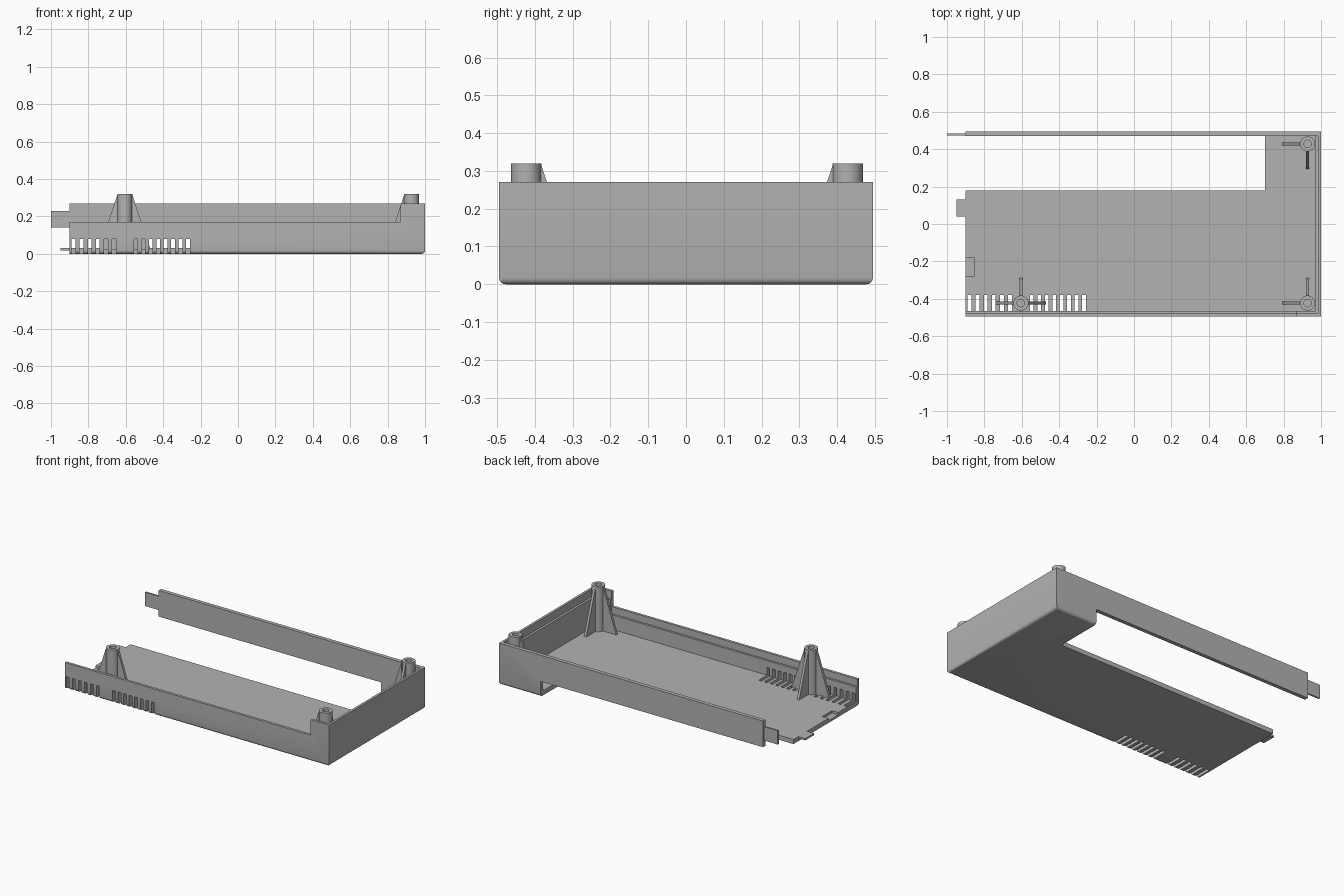
import bpy, bmesh, math
from mathutils import Vector, Matrix

cube = bpy.data.objects.get("Cube")
if cube:
    bpy.data.objects.remove(cube, do_unlink=True)

GREY = (0.45, 0.45, 0.45, 1)
plastic = bpy.data.materials.new("grey_plastic")
plastic.use_nodes = True
plastic.diffuse_color = GREY
plastic.node_tree.nodes["Principled BSDF"].inputs["Base Color"].default_value = GREY


def finish(name, bm):
    """Turn a bmesh into a linked object with the shared material."""
    bmesh.ops.recalc_face_normals(bm, faces=bm.faces)
    mesh = bpy.data.meshes.new(name)
    bm.to_mesh(mesh)
    bm.free()
    mesh.materials.append(plastic)
    ob = bpy.data.objects.new(name, mesh)
    bpy.context.collection.objects.link(ob)
    return ob


def box_bm(lo, hi):
    bm = bmesh.new()
    lo, hi = Vector(lo), Vector(hi)
    bmesh.ops.create_cube(bm, size=1, matrix=Matrix.Translation((lo + hi) / 2)
                          @ Matrix.Diagonal((*(hi - lo), 1)))
    return bm


def activate(ob):
    bpy.ops.object.select_all(action="DESELECT")
    ob.select_set(True)
    bpy.context.view_layer.objects.active = ob


def cut(ob, lo, hi):
    """Subtract a box from an object and drop the cutter."""
    cutter = finish("cutter", box_bm(lo, hi))
    cutter.hide_render = True
    mod = ob.modifiers.new("cut", "BOOLEAN")
    mod.operation, mod.solver, mod.object = "DIFFERENCE", "EXACT", cutter
    activate(ob)
    bpy.ops.object.modifier_apply(modifier=mod.name)
    bpy.data.objects.remove(cutter, do_unlink=True)


def smooth(ob):
    activate(ob)
    bpy.ops.object.shade_smooth_by_angle(angle=math.radians(35))


FLOOR = 0.03
END = -0.9

# Tray shell with rounded lower edges on the three closed sides
bm = box_bm((END, -0.495, 0), (1, 0.495, 0.27))
low = [e for e in bm.edges if all(v.co.z < 0.01 for v in e.verts)
       and any(v.co.x > 0 for v in e.verts)]
bmesh.ops.bevel(bm, geom=low, offset=0.018, segments=4, profile=0.5, affect="EDGES")
tray = finish("tray_shell", bm)

# Cavity, open at the right end, and the stepped rim inside the walls
cut(tray, (-1, -0.465, FLOOR), (0.97, 0.47, 0.4))
cut(tray, (-1, -0.478, 0.22), (0.985, 0.47, 0.4))
cut(tray, (-1, -0.478, 0.125), (0.87, -0.4, 0.4))
# Lowered front wall
cut(tray, (-1, -0.6, 0.17), (0.87, -0.4, 0.4))
# Large floor opening and raised underside of the back wall
cut(tray, (-1, 0.18, -0.1), (0.7, 0.47, 0.1))
cut(tray, (-1, 0.4, -0.1), (0.7, 0.6, 0.1))
# Shallow latch pocket in the floor
cut(tray, (-1, -0.28, 0.015), (-0.855, -0.18, 0.1))

# Vent slots wrapping from front wall into the floor
slots = [-0.89 + 0.0435 * i for i in range(6)] + [-0.557 + 0.04 * i for i in range(8)]
for x in slots:
    cut(tray, (x, -0.6, -0.1), (x + 0.02, -0.38, 0.08))
smooth(tray)

# Locating tabs on the open end
finish("back_wall_tab", box_bm((-1, 0.474, 0.14), (END + 0.02, 0.485, 0.23)))
finish("floor_tab", box_bm((-0.95, 0.04, 0.018), (END + 0.02, 0.13, FLOOR)))


def screw_post(name, x, y):
    """Hollow round post."""
    bm = bmesh.new()
    profile = [(0, 0.2), (0.02, 0.2), (0.02, 0.32), (0.04, 0.32), (0.04, 0.02), (0, 0.02)]
    vs = [bm.verts.new((x + r, y, z)) for r, z in profile]
    es = [bm.edges.new(p) for p in zip(vs, vs[1:])]
    bmesh.ops.spin(bm, geom=vs + es, cent=(x, y, 0), axis=(0, 0, 1),
                   angle=math.tau, steps=32)
    bmesh.ops.remove_doubles(bm, verts=bm.verts, dist=0.0001)
    smooth(finish(name, bm))


def rib(name, x, y, angle):
    """Thin triangular brace leaning on a post."""
    bm = bmesh.new()
    outline = [(0.03, 0.02), (0.135, 0.02), (0.135, FLOOR), (0.04, 0.315), (0.03, 0.315)]
    face = bm.faces.new([bm.verts.new((r, -0.008, z)) for r, z in outline])
    side = bmesh.ops.extrude_face_region(bm, geom=[face])["geom"]
    bmesh.ops.translate(bm, vec=(0, 0.016, 0),
                        verts=[v for v in side if isinstance(v, bmesh.types.BMVert)])
    bm.transform(Matrix.Translation((x, y, 0)) @ Matrix.Rotation(math.radians(angle), 4, "Z"))
    finish(name, bm)


# Screw posts with their braces (brace directions in degrees)
posts = {
    "front_right": (-0.605, -0.423, (0, 90, 180)),
    "front_left": (0.928, -0.423, (90, 180)),
    "back_left": (0.928, 0.428, (180, 270)),
}
for place, (x, y, angles) in posts.items():
    screw_post(place + "_screw_post", x, y)
    for n, a in enumerate(angles, 1):
        rib(f"{place}_post_rib_{n}", x, y, a)
